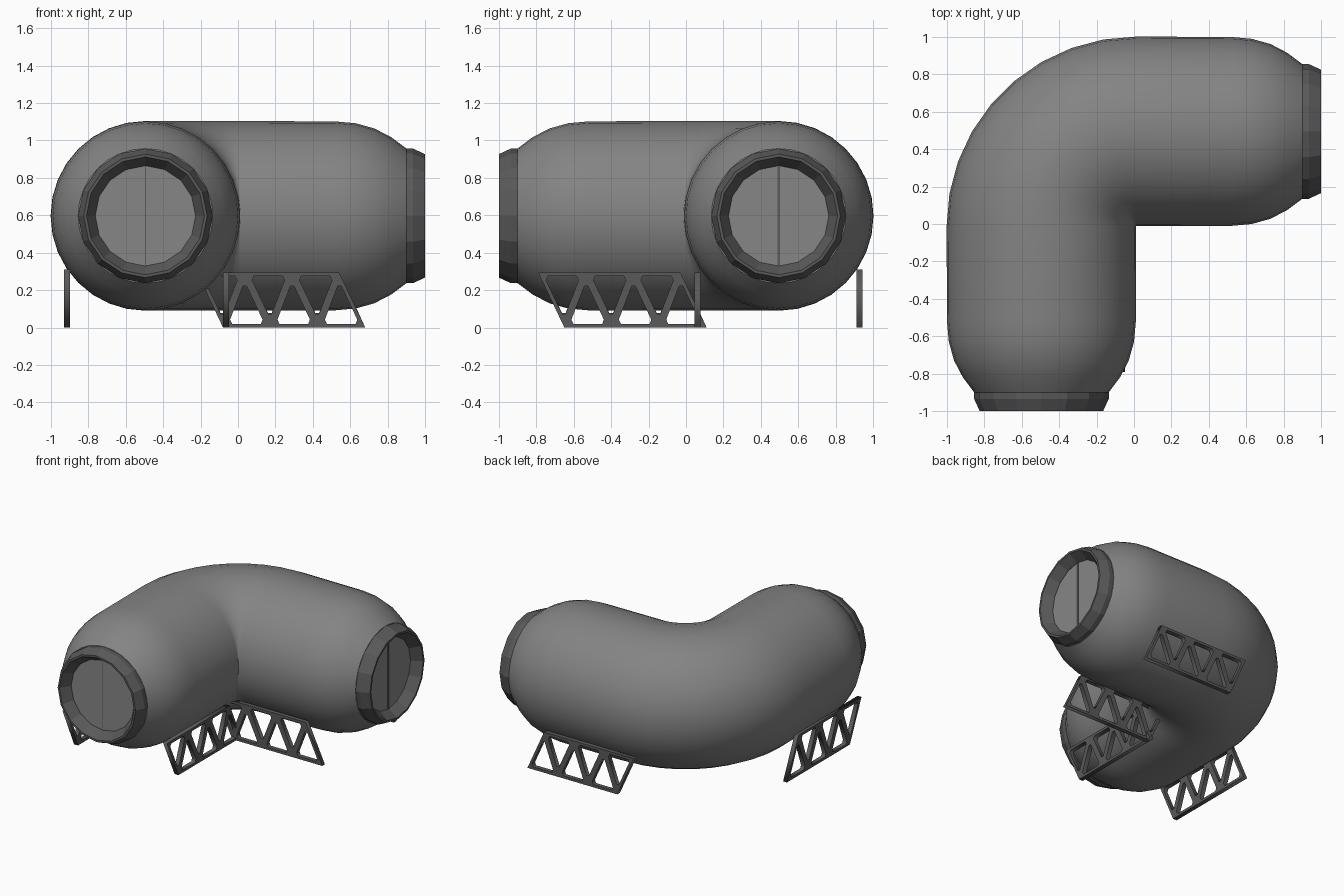
import bpy, bmesh
from math import sin, cos, pi, radians
from mathutils import Matrix, Vector

cube = bpy.data.objects.get("Cube")
if cube:
    bpy.data.objects.remove(cube)

AXIS = 0.495      # distance of each arm's centreline from the middle
HEIGHT = 0.597    # centreline height
RADIUS = 0.507


def material(name, value):
    m = bpy.data.materials.new(name)
    m.use_nodes = True
    colour = (value, value, value, 1)
    m.diffuse_color = colour
    m.node_tree.nodes["Principled BSDF"].inputs["Base Color"].default_value = colour
    return m


HULL = material("hull grey", 0.23)
DOOR = material("door grey", 0.24)
TRIM = material("dark trim grey", 0.10)


def finish(name, bm, mat, angle=None):
    bmesh.ops.recalc_face_normals(bm, faces=bm.faces)
    me = bpy.data.meshes.new(name)
    bm.to_mesh(me)
    bm.free()
    me.materials.append(mat)
    ob = bpy.data.objects.new(name, me)
    bpy.context.collection.objects.link(ob)
    if angle:
        bpy.ops.object.select_all(action='DESELECT')
        ob.select_set(True)
        bpy.context.view_layer.objects.active = ob
        bpy.ops.object.shade_smooth_by_angle(angle=radians(angle))
    return ob


def loft(bm, rings, closed=False):
    loops = [[bm.verts.new(p) for p in ring] for ring in rings]
    pairs = list(zip(loops, loops[1:]))
    if closed:
        pairs.append((loops[-1], loops[0]))
    for a, b in pairs:
        for i in range(len(a)):
            j = (i + 1) % len(a)
            bm.faces.new((a[i], a[j], b[j], b[i]))
    if not closed:
        bm.faces.new(loops[0])
        bm.faces.new(loops[-1])


def ring(centre, side, r, n):
    up = Vector((0, 0, 1))
    return [centre + r * (cos(2 * pi * i / n) * side + sin(2 * pi * i / n) * up)
            for i in range(n)]


# Elbow hull: a domed arm, a quarter bend, another domed arm
dome = [(0.9, 0.36), (0.82, 0.42), (0.73, 0.467), (0.63, 0.495), (0.52, 0.505)]
inset = RADIUS - AXIS
bend = Vector((inset, -inset, HEIGHT))
rings = []
for s, r in dome:
    rings.append(ring(Vector((-AXIS, -s, HEIGHT)), Vector((-1, 0, 0)), r, 32))
for i in range(10):
    t = radians(10 * i)
    side = Vector((-cos(t), sin(t), 0))
    rings.append(ring(bend + RADIUS * side, side, RADIUS, 32))
for s, r in reversed(dome):
    rings.append(ring(Vector((s, AXIS, HEIGHT)), Vector((0, 1, 0)), r, 32))
bm = bmesh.new()
loft(bm, rings)
finish("elbow_hull", bm, HULL, 35)


# Docking ends: chamfered collar, recessed door and its seam
collar = [(0.88, 0.36), (0.935, 0.36), (1.0, 0.33), (1.0, 0.315),
          (0.93, 0.268), (0.88, 0.268)]


def docking_end(label, place, seam_width):
    side = Vector((1, 0, 0))
    bm = bmesh.new()
    # local frame: x sideways, z up, -y outward
    loft(bm, [ring(Vector((0, -s, 0)), side, r, 16) for s, r in collar], True)
    finish(label + "_collar", bm, TRIM).matrix_world = place
    bm = bmesh.new()
    loft(bm, [ring(Vector((0, -s, 0)), side, 0.275, 32) for s in (0.89, 0.925)])
    finish(label + "_door", bm, DOOR).matrix_world = place
    bm = bmesh.new()
    bmesh.ops.create_cube(bm, size=1)
    bmesh.ops.scale(bm, vec=(seam_width, 0.006, 0.53), verts=bm.verts)
    bmesh.ops.translate(bm, vec=(0, -0.925, 0), verts=bm.verts)
    finish(label + "_door_seam", bm, TRIM).matrix_world = place


docking_end("front", Matrix.Translation((-AXIS, 0, HEIGHT)), 0.004)
docking_end("left", Matrix.Translation((0, AXIS, HEIGHT)) @ Matrix.Rotation(pi / 2, 4, 'Z'), 0.014)


# Support trusses: leaning frames pierced by alternating triangles
def add_loop(curve, points):
    sp = curve.splines.new('POLY')
    sp.points.add(len(points) - 1)
    for p, co in zip(sp.points, points):
        p.co = (co[0], co[1], 0, 1)
    sp.use_cyclic_u = True


def opening(a, b, c, border=0.02, chamfer=0.1):
    la, lb, lc = (b - c).length, (c - a).length, (a - b).length
    centre = (a * la + b * lb + c * lc) / (la + lb + lc)
    inradius = abs((b - a).cross(c - a)) / (la + lb + lc)
    tri = [centre + (p - centre) * (1 - border / inradius) for p in (a, b, c)]
    pts = []
    for i in range(3):
        pts.append(tri[i].lerp(tri[i - 1], chamfer))
        pts.append(tri[i].lerp(tri[(i + 1) % 3], chamfer))
    return pts


def truss(name, location, turn, height):
    length, lean, bays = 0.76, 0.14, 3
    step = length / bays
    curve = bpy.data.curves.new(name, 'CURVE')
    curve.dimensions = '2D'
    curve.fill_mode = 'BOTH'
    curve.extrude = 0.0165
    add_loop(curve, [(0, 0), (length, 0), (length - lean, height), (-lean, height)])
    for i in range(bays):
        low = Vector((i * step, 0))
        high = Vector((i * step - lean, height))
        along = Vector((step, 0))
        add_loop(curve, opening(low, high + along, high))
        add_loop(curve, opening(low, low + along, high + along))
    curve.materials.append(TRIM)
    ob = bpy.data.objects.new(name, curve)
    bpy.context.collection.objects.link(ob)
    ob.location = location
    ob.rotation_euler = (pi / 2, 0, turn)
    bpy.ops.object.select_all(action='DESELECT')
    ob.select_set(True)
    bpy.context.view_layer.objects.active = ob
    bpy.ops.object.convert(target='MESH')


truss("front_arm_outer_truss", (-0.915, -0.65, 0), pi / 2, 0.31)
truss("front_arm_inner_truss", (-0.065, -0.65, 0), pi / 2, 0.295)
truss("left_arm_outer_truss", (-0.08, 0.928, 0), 0, 0.31)
truss("left_arm_inner_truss", (-0.08, 0.062, 0), 0, 0.295)
